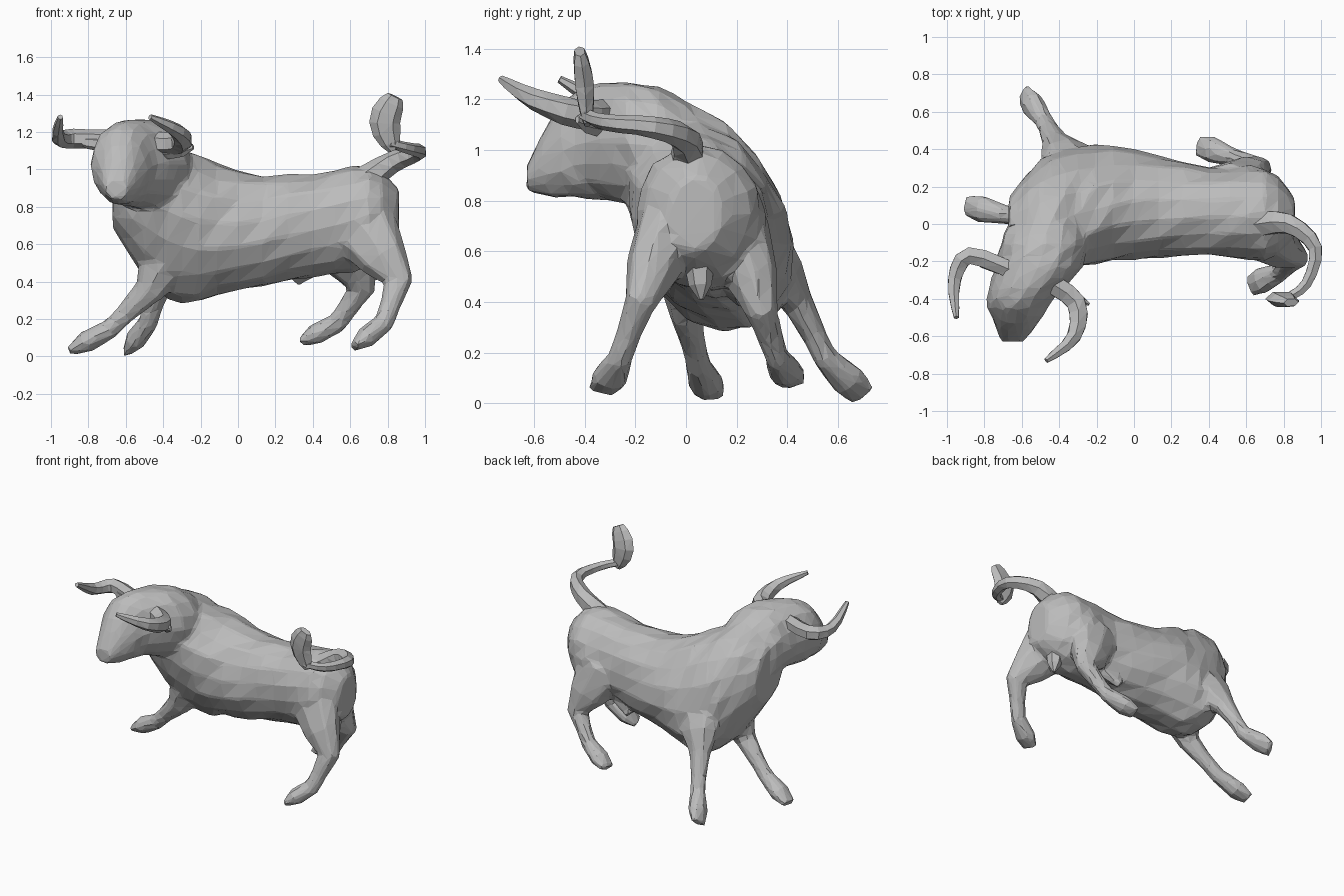
import bpy, bmesh, math, random
from mathutils import Vector

random.seed(4)
X, Y, Z = Vector((1, 0, 0)), Vector((0, 1, 0)), Vector((0, 0, 1))

default_cube = bpy.data.objects.get("Cube")
if default_cube:
    bpy.data.objects.remove(default_cube, do_unlink=True)

# One stone grey for the whole animal
shade = (0.5, 0.5, 0.5, 1)
grey = bpy.data.materials.new("stone grey")
grey.use_nodes = True
grey.diffuse_color = shade
grey.node_tree.nodes["Principled BSDF"].inputs["Base Color"].default_value = shade


def spline(keys, steps=3):
    """Smooth curve through the keys; every component is interpolated."""
    keys = [Vector(key) for key in keys]
    last = len(keys) - 1
    result = []
    for i in range(last):
        before, start = keys[max(i - 1, 0)], keys[i]
        end, after = keys[i + 1], keys[min(i + 2, last)]
        bend = before * 2 - start * 5 + end * 4 - after
        twist = start * 3 - end * 3 + after - before
        for step in range(steps):
            t = step / steps
            result.append(start + (end - before + (bend + twist * t) * t) * (t / 2))
    return result + [keys[last]]


def ellipse(centre, across, along, sides):
    """A slightly uneven ring, as if carved."""
    ring = []
    for i in range(sides):
        angle = math.tau * i / sides
        offset = across * math.cos(angle) + along * math.sin(angle)
        ring.append(centre + offset * random.uniform(0.96, 1.04))
    return ring


def skin(bm, rings):
    """Join consecutive rings of points into a closed tube."""
    loops = [[bm.verts.new(point) for point in ring] for ring in rings]
    for lower, upper in zip(loops, loops[1:]):
        for i in range(len(lower)):
            bm.faces.new((lower[i - 1], lower[i], upper[i], upper[i - 1]))
    bm.faces.new(loops[0])
    bm.faces.new(loops[-1])


def trunk(bm, side, stations, lean):
    """Upright rings from stations of x, y, z, half width and half height."""
    rings = []
    for station in spline(stations):
        x, y, z, width, height = station
        angle = lean(x)
        across = side * math.cos(angle) + Z * math.sin(angle)
        upward = Z * math.cos(angle) - side * math.sin(angle)
        rings.append(ellipse(Vector((x, y, z)), across * width, upward * height, sides=16))
    skin(bm, rings)


def tube(bm, points, widths, depths, sides, ref):
    """Rings square to a path, with the width measured along ref."""
    rings = []
    last = len(points) - 1
    for i, point in enumerate(points):
        tangent = (points[min(i + 1, last)] - points[max(i - 1, 0)]).normalized()
        across = (ref - tangent * tangent.dot(ref)).normalized()
        rings.append(ellipse(point, across * widths[i],
                             tangent.cross(across) * depths[i], sides))
    skin(bm, rings)


def leg(bm, top, joint, ankle, toe):
    """A leg tapers to the ankle and widens again into the hoof."""
    top, joint, ankle, toe = (Vector(p) for p in (top, joint, ankle, toe))
    points = [top, top.lerp(joint, 0.6), joint, joint.lerp(ankle, 0.6),
              ankle, ankle.lerp(toe, 0.6), toe]
    widths = [0.13, 0.11, 0.065, 0.05, 0.05, 0.075, 0.06]
    depths = [0.2, 0.14, 0.08, 0.055, 0.055, 0.06, 0.025]
    tube(bm, points, widths, depths, sides=8, ref=Y)


def tapered(bm, keys, base, tip, swell=0, flat=1, ref=Z):
    """A tube that tapers from base to tip and may swell in the middle."""
    points = spline(keys)
    last = len(points) - 1
    widths = [base + (tip - base) * i / last + swell * math.sin(math.pi * i / last)
              for i in range(last + 1)]
    tube(bm, points, widths, [w * flat for w in widths], sides=6, ref=ref)


def finish(name, bm):
    bmesh.ops.recalc_face_normals(bm, faces=bm.faces)
    mesh = bpy.data.meshes.new(name)
    bm.to_mesh(mesh)
    bm.free()
    mesh.materials.append(grey)
    part = bpy.data.objects.new(name, mesh)
    bpy.context.collection.objects.link(part)
    return part


def add_part(name, keys, **shape):
    bm = bmesh.new()
    tapered(bm, keys, **shape)
    bmesh.ops.triangulate(bm, faces=bm.faces)
    finish(name, bm)


# Barrel from rump to chest, leaning more towards the shoulders
body = bmesh.new()
trunk(body, Y, [
    (0.86, 0.04, 0.75, 0.1, 0.15),
    (0.7, 0.05, 0.75, 0.25, 0.27),
    (0.4, 0.07, 0.7, 0.24, 0.28),
    (0, 0.1, 0.67, 0.29, 0.32),
    (-0.3, 0.1, 0.7, 0.3, 0.44),
    (-0.5, 0.05, 0.8, 0.27, 0.4),
    (-0.67, -0.02, 0.88, 0.15, 0.2),
], lean=lambda x: min(0.4, 0.4 * (0.7 - x)))

# Neck and head, turned to the side
trunk(body, X, [
    (-0.43, 0.1, 0.9, 0.17, 0.17),
    (-0.47, -0.05, 0.98, 0.23, 0.25),
    (-0.51, -0.23, 1.03, 0.23, 0.24),
    (-0.61, -0.4, 1.03, 0.18, 0.22),
    (-0.63, -0.53, 0.97, 0.12, 0.16),
    (-0.65, -0.63, 0.89, 0.06, 0.05),
], lean=lambda x: 0)

# Front legs, left then right
leg(body, top=(-0.3, 0.25, 0.68), joint=(-0.42, 0.44, 0.4),
    ankle=(-0.48, 0.55, 0.18), toe=(-0.59, 0.7, 0.03))
leg(body, top=(-0.3, 0, 0.7), joint=(-0.48, 0, 0.35),
    ankle=(-0.68, 0.05, 0.15), toe=(-0.9, 0.1, 0.03))

# Hind legs, right then left
leg(body, top=(0.65, -0.06, 0.72), joint=(0.86, -0.18, 0.4),
    ankle=(0.78, -0.26, 0.18), toe=(0.62, -0.33, 0.05))
leg(body, top=(0.52, 0.2, 0.7), joint=(0.66, 0.3, 0.36),
    ankle=(0.53, 0.36, 0.18), toe=(0.34, 0.42, 0.08))

# Sheath under the belly
tapered(body, [(0.45, 0.17, 0.5), (0.3, 0.22, 0.4)], base=0.05, tip=0.03)

# Fuse the body and reduce it to facets
bull = finish("bull_body", body)
fuse = bull.modifiers.new("fuse", 'REMESH')
fuse.mode = 'VOXEL'
fuse.voxel_size = 0.016
soften = bull.modifiers.new("soften joints", 'SMOOTH')
soften.iterations = 4
facets = bull.modifiers.new("facets", 'DECIMATE')
facets.ratio = 0.05

# Horns
add_part("right_horn", [(-0.65, -0.25, 1.16), (-0.88, -0.17, 1.165),
                        (-0.96, -0.3, 1.17), (-0.95, -0.5, 1.28)],
         base=0.05, tip=0.015, swell=0.015)
add_part("left_horn", [(-0.47, -0.3, 1.14), (-0.31, -0.42, 1.14),
                       (-0.32, -0.6, 1.2), (-0.47, -0.73, 1.28)],
         base=0.06, tip=0.015, swell=0.015)

# Ears
add_part("right_ear", [(-0.68, -0.26, 1.13), (-0.86, -0.2, 1.15)],
         base=0.03, tip=0.01, swell=0.02, flat=0.6)
add_part("left_ear", [(-0.43, -0.32, 1.1), (-0.24, -0.43, 1.12)],
         base=0.03, tip=0.015, swell=0.03, flat=0.6)

# Tail with its tuft
add_part("tail", [(0.66, 0, 0.93), (0.83, 0, 1.04), (0.97, -0.13, 1.09),
                  (0.92, -0.32, 1.11), (0.81, -0.4, 1.14)],
         base=0.08, tip=0.025, swell=-0.01)
add_part("tail_tuft", [(0.83, -0.39, 1.1), (0.785, -0.4, 1.25), (0.84, -0.42, 1.39)],
         base=0.025, tip=0.045, swell=0.05, flat=0.5, ref=X)

# Scrotum between the hind legs
add_part("scrotum", [(0.72, 0.05, 0.6), (0.74, 0.06, 0.41)],
         base=0.05, tip=0.01, swell=0.025, ref=Y)
